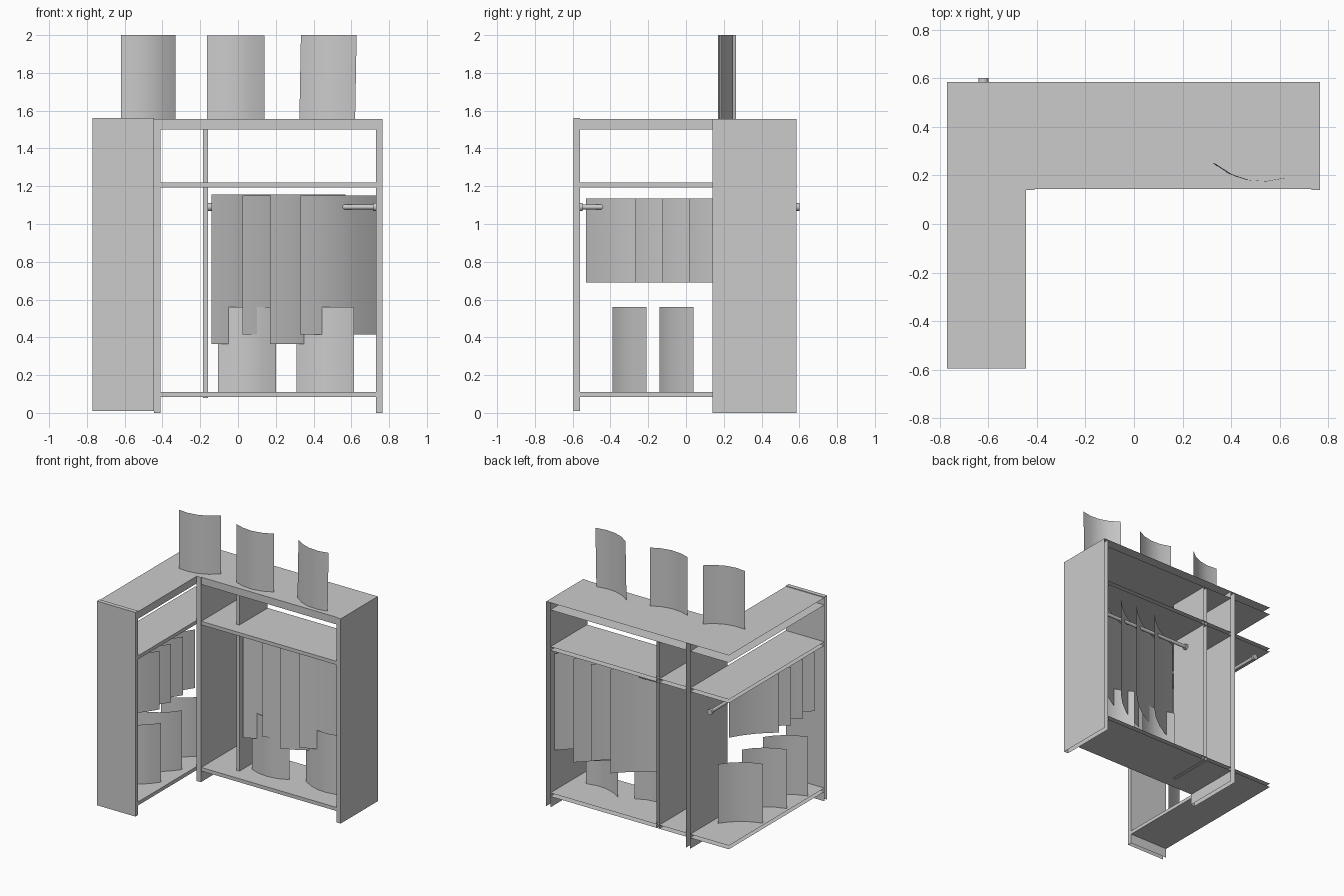
import bpy, bmesh, math
from mathutils import Vector

if "Cube" in bpy.data.objects:
    bpy.data.objects.remove(bpy.data.objects["Cube"])


def finish(name, bm):
    me = bpy.data.meshes.new(name)
    bm.to_mesh(me)
    bm.free()
    ob = bpy.data.objects.new(name, me)
    bpy.context.collection.objects.link(ob)
    return ob


def board(name, x, y, z, open_sides=()):
    """Box between the given ranges, left open on hidden sides such as '+y'."""
    bm = bmesh.new()
    bmesh.ops.create_cube(bm, size=1)
    drop = []
    for f in bm.faces:
        axis = max(range(3), key=lambda i: abs(f.normal[i]))
        side = ('+' if f.normal[axis] > 0 else '-') + 'xyz'[axis]
        if side in open_sides:
            drop.append(f)
    bmesh.ops.delete(bm, geom=drop, context='FACES')
    for v in bm.verts:
        v.co = Vector([r[0] if c < 0 else r[1] for r, c in zip((x, y, z), v.co)])
    return finish(name, bm)


def sheet(name, a, b, z0, z1, bulge=0.04, lean=0.0, segs=4):
    """Single curved sheet from plan point a to b, bowed to the right of a->b."""
    a, b = Vector(a), Vector(b)
    d = (b - a).normalized()
    n = Vector((d.y, -d.x))
    bm = bmesh.new()
    rows = []
    for i in range(segs + 1):
        t = i / segs
        p = a.lerp(b, t) + n * bulge * 4 * t * (1 - t)
        rows.append((bm.verts.new((p.x, p.y, z0)),
                     bm.verts.new((p.x + lean, p.y, z1))))
    for (p, q), (r, s) in zip(rows, rows[1:]):
        bm.faces.new((p, r, s, q)).smooth = True
    return finish(name, bm)


def rod(name, a, b, radius):
    a, b = Vector(a), Vector(b)
    bpy.ops.mesh.primitive_cylinder_add(vertices=16, radius=radius,
                                        depth=(b - a).length, location=(a + b) / 2)
    ob = bpy.context.object
    ob.name = name
    ob.rotation_euler = (b - a).to_track_quat('Z', 'Y').to_euler()
    bpy.ops.object.shade_smooth_by_angle(angle=math.radians(40))


XL, XI, XR = -0.77, -0.445, 0.765
YF, YI, YB = -0.595, 0.145, 0.585

# Upright panels
board("right_end_panel", (0.73, XR), (0.14, YB), (0, 1.555), ('+y', '-z'))
board("partition_panel", (XI, -0.41), (0.14, YB), (0, 1.555), ('+y', '-z'))
board("inner_divider", (-0.185, -0.16), (0.245, YB), (0.08, 1.5), ('+y', '-z', '+z'))
board("left_front_panel", (XL, XI), (YF, -0.562), (0.01, 1.56), ('-x', '-z'))

# Horizontal boards of both wings
for part, z in (("top", (1.5, 1.555)), ("shelf", (1.193, 1.22)), ("base", (0.083, 0.11))):
    board("back_wing_" + part, (-0.41, 0.73), (YI, YB), z, ('+y', '-x', '+x'))
    board("left_wing_" + part, (XL, XI), (-0.562, YB), z, ('-x', '-y', '+y'))

# Hanging rods with end flanges
H = 1.09
rod("back_rod", (-0.155, 0.39, H), (0.73, 0.39, H), 0.013)
rod("back_rod_flange_left", (-0.158, 0.39, H), (-0.14, 0.39, H), 0.021)
rod("back_rod_flange_right", (0.715, 0.39, H), (0.73, 0.39, H), 0.021)
rod("left_rod", (-0.62, -0.562, H), (-0.62, 0.59, H), 0.013)
rod("left_rod_flange_front", (-0.62, -0.562, H), (-0.62, -0.547, H), 0.021)
rod("left_rod_flange_back", (-0.62, 0.583, H), (-0.62, 0.602, H), 0.021)

# Long garments in the back wing
for i, x in enumerate((-0.14, 0.025, 0.17, 0.33)):
    long = i % 2 == 0
    sheet(f"long_garment_{i}", (x, 0.26), (x + 0.4, 0.535),
          0.365 if long else 0.415, 1.155 if long else 1.15, 0.03)

# Short garments in the left wing
for i in range(4):
    y = -0.53 + 0.142 * i
    sheet(f"short_garment_{i}", (-0.71, y), (-0.475, y + 0.265), 0.69, 1.135, 0.02)

# Curved panels standing on the bases
sheet("back_base_panel_0", (-0.105, 0.32), (0.2, 0.33), 0.11, 0.56)
sheet("back_base_panel_1", (0.31, 0.375), (0.615, 0.32), 0.11, 0.56)
for i, y in enumerate((-0.39, -0.14, 0.15)):
    sheet(f"left_base_panel_{i}", (-0.75, y), (-0.5, y + 0.18), 0.11, 0.56, 0.03)

# Curved panels standing on top
sheet("top_panel_0", (-0.62, 0.175), (-0.33, 0.265), 1.555, 2.0)
sheet("top_panel_1", (-0.165, 0.215), (0.14, 0.235), 1.555, 1.998)
sheet("top_panel_2", (0.325, 0.25), (0.62, 0.19), 1.555, 2.0, lean=0.008)
